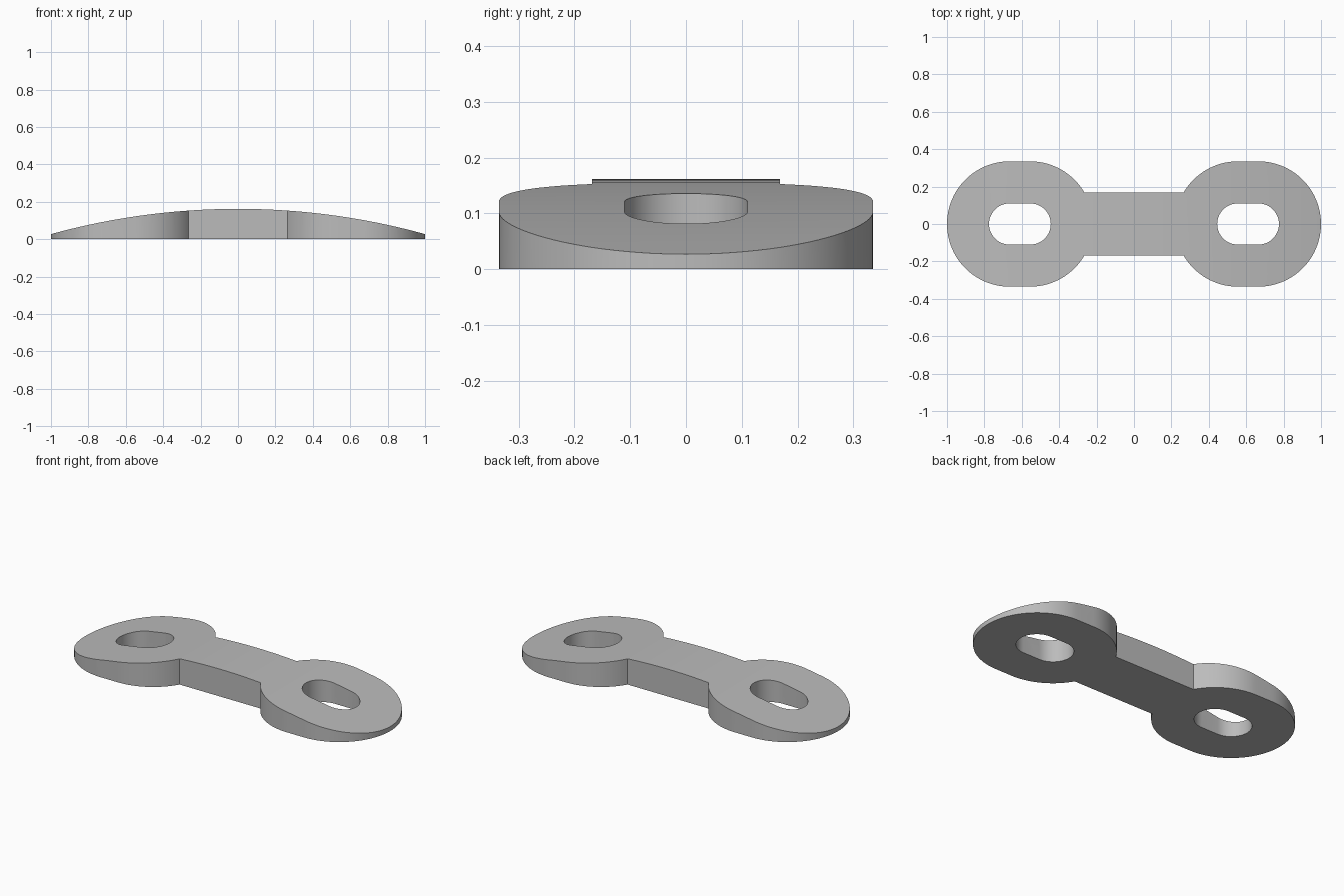
import bpy, bmesh, math

cube = bpy.data.objects.get("Cube")
if cube:
    bpy.data.objects.remove(cube, do_unlink=True)

HEIGHT, EDGE = 0.162, 0.027          # arch height at the middle and at the tips
EYE_R, SLOT_R, BAR_HALF = 0.335, 0.11, 0.168
INNER, OUTER = 0.555, 0.665          # arc centres of each elongated eye

metal = bpy.data.materials.new("plain_grey")
GREY = (0.5, 0.5, 0.5, 1)
metal.use_nodes = True
metal.diffuse_color = GREY
metal.node_tree.nodes["Principled BSDF"].inputs["Base Color"].default_value = GREY


def arc(cx, r, a0, a1, n):
    """Points on a circle centred on the x axis."""
    return [(cx + r * math.cos(a0 + (a1 - a0) * i / n),
             r * math.sin(a0 + (a1 - a0) * i / n)) for i in range(n + 1)]


def prism(name, points, start, sweep):
    """Extrude a closed outline, given as 3D points, along a vector."""
    bm = bmesh.new()
    face = bm.faces.new([bm.verts.new([c + s for c, s in zip(p, start)]) for p in points])
    ext = bmesh.ops.extrude_face_region(bm, geom=[face])
    bmesh.ops.translate(bm, vec=sweep,
                        verts=[v for v in ext["geom"] if isinstance(v, bmesh.types.BMVert)])
    bmesh.ops.recalc_face_normals(bm, faces=bm.faces)
    mesh = bpy.data.meshes.new(name)
    bm.to_mesh(mesh)
    bm.free()
    mesh.materials.append(metal)
    obj = bpy.data.objects.new(name, mesh)
    bpy.context.collection.objects.link(obj)
    return obj


def carve(obj, tool, operation):
    """Apply a boolean and discard its tool."""
    bpy.context.view_layer.objects.active = obj
    mod = obj.modifiers.new("carve", "BOOLEAN")
    mod.operation, mod.solver, mod.object = operation, "EXACT", tool
    bpy.ops.object.modifier_apply(modifier=mod.name)
    bpy.data.objects.remove(tool, do_unlink=True)


# Flat outline: two elongated eyes joined by a narrow bar
neck = math.pi - math.asin(BAR_HALF / EYE_R)
half = (arc(INNER, EYE_R, -neck, -math.pi / 2, 20)
        + arc(OUTER, EYE_R, -math.pi / 2, math.pi / 2, 48)
        + arc(INNER, EYE_R, math.pi / 2, neck, 20))
outline = half + [(-x, -y) for x, y in half]
link = prism("link_plate", [(x, y, 0) for x, y in outline], (0, 0, 0), (0, 0, 0.3))

# Arched top surface
rise = HEIGHT - EDGE
radius = (1 + rise ** 2) / (2 * rise)
reach = math.asin(1.02 / radius)
crown = []
for i in range(49):
    a = reach * (i / 24 - 1)
    crown.append((radius * math.sin(a), 0, HEIGHT - radius + radius * math.cos(a)))
arch = prism("arch_tool", crown + [(1.02, 0, 0.5), (-1.02, 0, 0.5)], (0, -0.5, 0), (0, 1, 0))
carve(link, arch, "DIFFERENCE")

# Elongated slot through each eye
for side in (-1, 1):
    lo, hi = sorted((side * INNER, side * OUTER))
    slot = arc(hi, SLOT_R, -math.pi / 2, math.pi / 2, 24) + arc(lo, SLOT_R, math.pi / 2, 1.5 * math.pi, 24)
    tool = prism("slot_tool", [(x, y, 0) for x, y in slot], (0, 0, -0.1), (0, 0, 0.5))
    carve(link, tool, "DIFFERENCE")

# Smooth curved walls, crisp rims
bpy.ops.object.select_all(action="DESELECT")
link.select_set(True)
bpy.context.view_layer.objects.active = link
bpy.ops.object.shade_smooth_by_angle(angle=math.radians(30))
